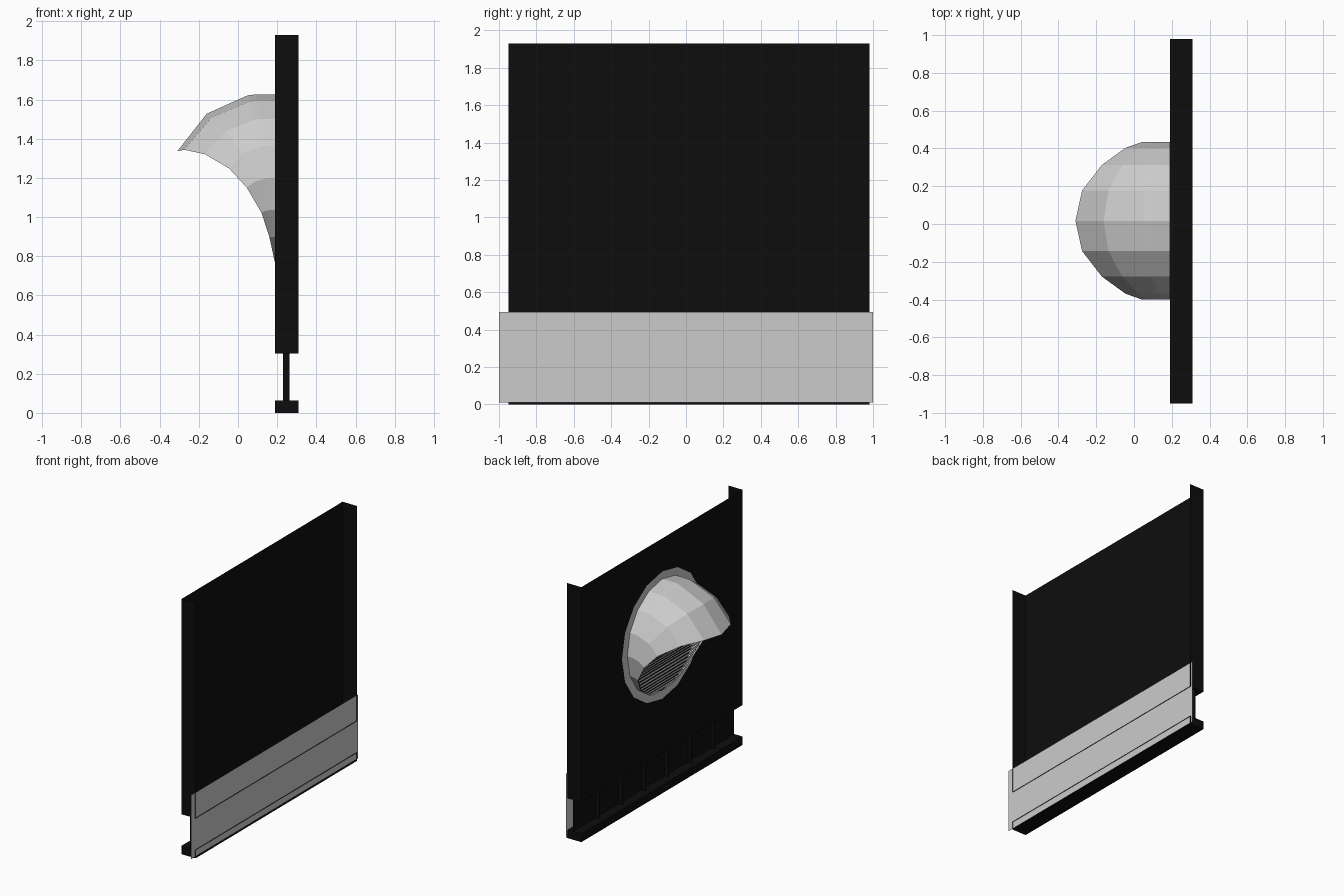
import bpy, math

if "Cube" in bpy.data.objects:
    bpy.data.objects.remove(bpy.data.objects["Cube"])

black = bpy.data.materials.new("black_paint")
black.diffuse_color = (0.004, 0.004, 0.004, 1)
black.use_nodes = True
black.node_tree.nodes["Principled BSDF"].inputs["Base Color"].default_value = black.diffuse_color

Y0, Y1 = -0.95, 0.98          # ends of the black frame
XF, XB = 0.19, 0.31           # face and open back of the frame
CY, CZ, R = 0.017, 1.2, 0.418   # hood centre and radius


def mesh(name, verts, faces, mat=None):
    me = bpy.data.meshes.new(name)
    me.from_pydata(verts, [], faces)
    ob = bpy.data.objects.new(name, me)
    bpy.context.collection.objects.link(ob)
    if mat:
        me.materials.append(mat)
    return ob


def box(name, lo, hi, skip=(), mat=None):
    """Box with optional missing sides, such as '+z' or '+x'."""
    v = [(x, y, z) for x in (lo[0], hi[0]) for y in (lo[1], hi[1]) for z in (lo[2], hi[2])]
    sides = {"-x": (0, 1, 3, 2), "+x": (4, 6, 7, 5), "-y": (0, 4, 5, 1),
             "+y": (2, 3, 7, 6), "-z": (0, 2, 6, 4), "+z": (1, 5, 7, 3)}
    return mesh(name, v, [f for s, f in sides.items() if s not in skip], mat)


# Black wall tray, open at the top and back
box("wall_panel", (XF, Y0, 0.302), (XB, Y1, 1.93), ("+x", "+z"), black)

# Base rail, open at the back
box("base_rail", (XF, Y0, 0), (XB, Y1, 0.062), ("+x",), black)

# Recessed neck wall with thin upright ribs in front
mesh("neck_wall", [(0.262, Y0, 0.062), (0.262, Y1, 0.062), (0.262, Y1, 0.302), (0.262, Y0, 0.302)],
     [(0, 3, 2, 1)], black)
for i in range(1, 7):
    y = Y0 + i * (Y1 - Y0) / 7
    box(f"neck_rib_{i}", (0.23, y - 0.003, 0.062), (0.262, y + 0.003, 0.302), ("+x", "+z", "-z"), black)

# Thin grey skirting sheet, just inside the back edges
mesh("skirting_sheet", [(x, y, z) for x in (XB - 0.005,) for y, z in
     ((-1, 0.01), (1, 0.01), (1, 0.495), (-1, 0.495))], [(0, 1, 2, 3)])

# Hood: a 16-sided tube, drooping to a slanted rim; (rim x, droop) from top to bottom
rim = [(-0.31, 0.29), (-0.275, 0.25), (-0.17, 0.18), (-0.045, 0.115), (0.045, 0.05),
       (0.12, 0.015), (0.16, 0), (0.18, 0), (0.187, 0)]
rings = [(0, 0), (0.2, 0), (0.28, 0.015), (0.7, 0.34), (1, 1)]  # (reach, share of droop)


def hood_point(k, reach, share):
    t = 2 * math.pi * k / 16
    rx, droop = rim[min(k, 16 - k)]
    return (XF + (rx - XF) * reach, CY + R * math.sin(t),
            CZ + (R + 0.008) * math.cos(t) - droop * share)


verts = [hood_point(k, *ring) for ring in rings for k in range(16)]
faces = [(r * 16 + k, r * 16 + (k + 1) % 16, r * 16 + 16 + (k + 1) % 16, r * 16 + 16 + k)
         for r in range(len(rings) - 1) for k in range(16)]
mesh("hood", verts, faces)

# Flat flange ring behind the hood
verts = [(XF - 0.003, CY + r * math.sin(k * math.pi / 8), CZ + r * math.cos(k * math.pi / 8))
         for r in (R, 0.482) for k in range(16)]
mesh("hood_flange", verts, [(k, 16 + k, 16 + (k + 1) % 16, (k + 1) % 16) for k in range(16)])

# Narrow grille strips across the hood mouth, following the rim
verts, faces = [], []


def rim_pair(u):
    """Left and right points of the mouth at fraction u of the way down."""
    k = min(int(u * 8), 7)
    f = u * 8 - k
    p, q = hood_point(k, 1, 1), hood_point(k + 1, 1, 1)
    x, y, z = (a + (b - a) * f for a, b in zip(p, q))
    w = (y - CY) * 0.97
    return [(x + 0.006, CY - w, z), (x + 0.006, CY + w, z)]


count = 30
for i in range(1, count - 2):
    b = len(verts)
    verts += rim_pair(i / count) + rim_pair((i + 0.72) / count)
    faces.append((b, b + 1, b + 3, b + 2))
mesh("grille_strips", verts, faces)
